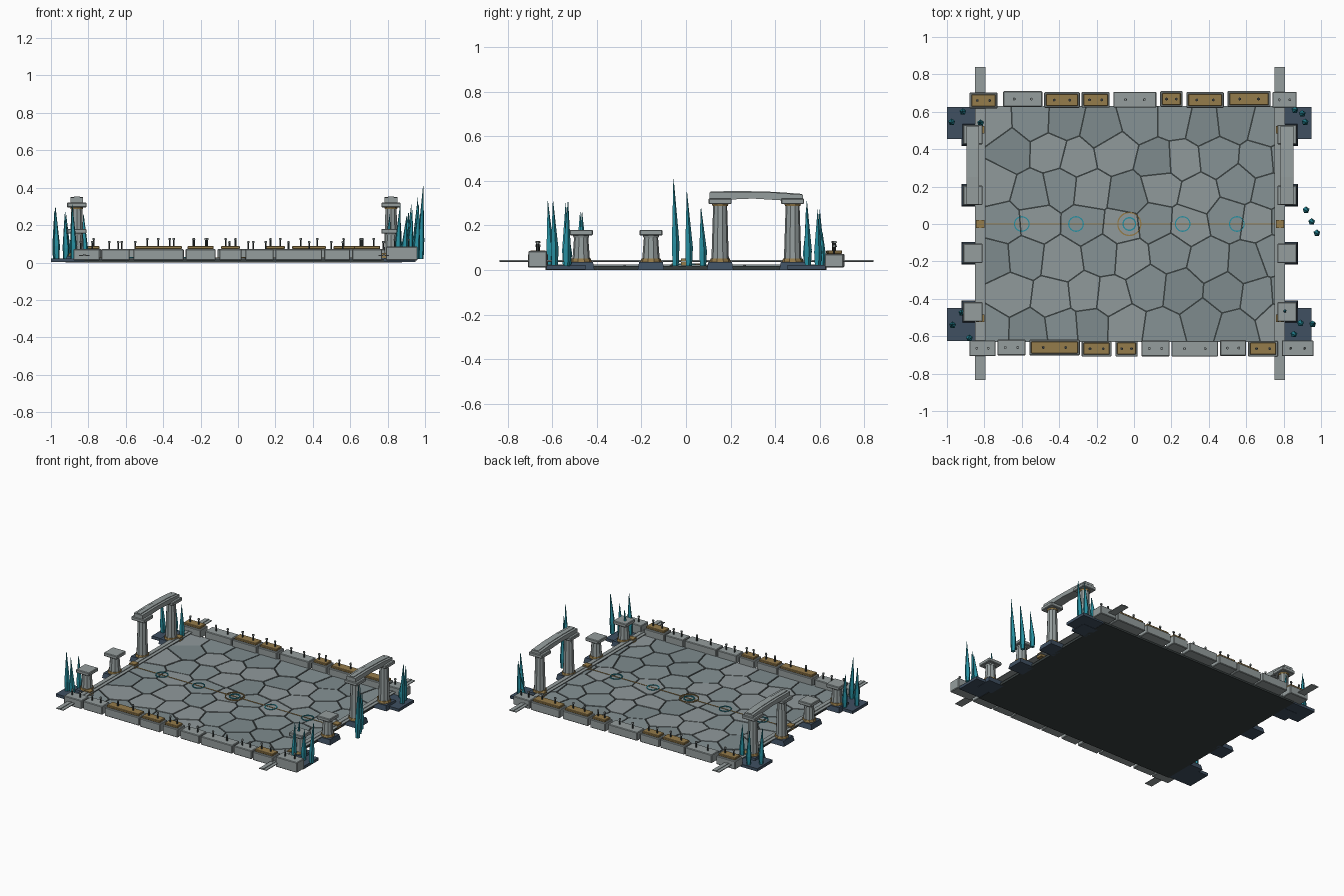
import bpy, bmesh, math, random
from mathutils import Vector, Matrix

if "Cube" in bpy.data.objects:
    bpy.data.objects.remove(bpy.data.objects["Cube"])

random.seed(7)


def mat(name, rgb):
    m = bpy.data.materials.new(name)
    m.diffuse_color = (*rgb, 1)
    m.use_nodes = True
    m.node_tree.nodes["Principled BSDF"].inputs["Base Color"].default_value = m.diffuse_color
    return m


STONE = mat("stone", (0.30, 0.34, 0.34))
SHADES = [mat("slate_a", (0.24, 0.29, 0.30)), mat("slate_b", (0.28, 0.32, 0.33)), mat("slate_c", (0.21, 0.26, 0.27))]
GOLD = mat("brass", (0.30, 0.20, 0.07))
TEAL = mat("teal", (0.02, 0.28, 0.36))
NAVY = mat("navy", (0.05, 0.08, 0.12))
DARK = mat("grout", (0.04, 0.05, 0.05))


def finish(name, bm, material):
    bmesh.ops.recalc_face_normals(bm, faces=bm.faces)
    me = bpy.data.meshes.new(name)
    bm.to_mesh(me)
    bm.free()
    me.materials.append(material)
    ob = bpy.data.objects.new(name, me)
    bpy.context.collection.objects.link(ob)
    return ob


def box(name, x0, x1, y0, y1, z0, z1, material, taper=1.0, bevel=0):
    bm = bmesh.new()
    bmesh.ops.create_cube(bm, size=1)
    for v in bm.verts:
        k = taper if v.co.z > 0 else 1
        v.co = ((x0 + x1) / 2 + v.co.x * (x1 - x0) * k,
                (y0 + y1) / 2 + v.co.y * (y1 - y0) * k,
                z1 if v.co.z > 0 else z0)
    if bevel:
        bmesh.ops.bevel(bm, geom=bm.edges[:], offset=bevel, segments=1, affect='EDGES')
    return finish(name, bm, material)


def cone(name, x, y, z0, z1, r0, r1, sides, material, lean=(0, 0)):
    bm = bmesh.new()
    bmesh.ops.create_cone(bm, cap_ends=True, segments=sides, radius1=r0, radius2=r1, depth=z1 - z0,
                          matrix=Matrix.Translation((x, y, (z0 + z1) / 2)))
    for v in bm.verts:
        if v.co.z > (z0 + z1) / 2:
            v.co += Vector((*lean, 0))
    return finish(name, bm, material)


def prism(name, pts, direction, material):
    bm = bmesh.new()
    f = bm.faces.new([bm.verts.new(p) for p in pts])
    ext = bmesh.ops.extrude_face_region(bm, geom=[f])
    bmesh.ops.translate(bm, vec=direction, verts=[g for g in ext["geom"] if isinstance(g, bmesh.types.BMVert)])
    return finish(name, bm, material)


def ring(name, x, y, z, r, width, h, material):
    # flat inlaid ring with a square cross-section
    bm = bmesh.new()
    n = 28
    prof = [(r, z), (r + width, z), (r + width, z + h), (r, z + h)]
    rows = [[bm.verts.new((x + a * math.cos(i * math.tau / n), y + a * math.sin(i * math.tau / n), b))
             for a, b in prof] for i in range(n)]
    for i in range(n):
        p, q = rows[i], rows[(i + 1) % n]
        for k in range(4):
            bm.faces.new((p[k], q[k], q[(k + 1) % 4], p[(k + 1) % 4]))
    return finish(name, bm, material)


# Floor slab and irregular paving (cells of a jittered hex grid)
FX0, FX1, FY = -0.81, 0.77, 0.63
box("floor_slab", FX0 - 0.01, FX1 + 0.01, -FY, FY, 0, 0.018, DARK)


def clip(poly, mid, n):
    out = []
    for a, b in zip(poly, poly[1:] + poly[:1]):
        da, db = (a - mid).dot(n), (b - mid).dot(n)
        if da <= 0:
            out.append(a)
        if da * db < 0:
            out.append(a.lerp(b, da / (da - db)))
    return out


seeds = [Vector((FX0 + (c + 0.25 + 0.5 * (r % 2)) * 0.19 + random.uniform(-.045, .045),
                 -FY + (r + 0.5) * 0.18 + random.uniform(-.04, .04)))
         for r in range(7) for c in range(9)]
for s in seeds:
    cell = [Vector(p) for p in ((FX0, -FY), (FX1, -FY), (FX1, FY), (FX0, FY))]
    for t in seeds:
        if t is not s and cell:
            n = (t - s).normalized()
            cell = clip(cell, (s + t) / 2 - n * 0.004, n)
    if len(cell) > 2:
        prism("paving_stone", [(p.x, p.y, 0.016) for p in cell],
              (0, 0, random.uniform(0.007, 0.009)), random.choice(SHADES))

# Brass centre line and inlaid rings
box("centre_line", -0.80, 0.76, -0.003, 0.003, 0.02, 0.027, GOLD)
for x in (-0.60, -0.31, 0.26, 0.55):
    ring("inlay_ring", x, 0, 0.02, 0.036, 0.006, 0.009, TEAL)
ring("centre_ring_outer", -0.025, 0, 0.02, 0.058, 0.007, 0.009, GOLD)
ring("centre_ring_inner", -0.025, 0, 0.02, 0.030, 0.007, 0.009, TEAL)

# Front and back walls: (x0, x1, has brass cap)
FRONT = [(-.88, -.74, 0), (-.73, -.58, 0), (-.56, -.29, 1), (-.28, -.12, 1), (-.10, .02, 1),
         (.04, .19, 0), (.20, .45, 0), (.46, .60, 0), (.61, .77, 1), (.79, .96, 0)]
BACK = [(-.88, -.73, 1), (-.70, -.49, 0), (-.48, -.29, 1), (-.28, -.13, 1), (-.11, .12, 0),
        (.14, .26, 1), (.28, .48, 1), (.50, .73, 1), (.74, .87, 0)]
for side, blocks in ((-1, FRONT), (1, BACK)):
    for x0, x1, cap in blocks:
        y = side * 0.664 + random.uniform(-.005, .005)
        top = 0.085 if x1 > 0.9 else 0.072
        box("wall_block", x0, x1, y - 0.042, y + 0.042, 0.012, top, STONE, bevel=0.004)
        if cap:
            box("wall_cap", x0 + .01, x1 - .01, y - .032, y + .032, top, top + 0.016, GOLD, bevel=0.003)
            top += 0.016
        for k in (-0.22, 0.22):
            px = (x0 + x1) / 2 + k * (x1 - x0)
            cone("pin_shaft", px, y, top - .005, top + 0.042, 0.005, 0.005, 6, DARK)
            cone("pin_head", px, y, top + 0.032, top + 0.042, 0.008, 0.007, 6, STONE)

# Side rails with a raised ridge, and brass clamps
for x in (-0.822, 0.78):
    box("side_rail", x - .028, x + .028, -0.835, 0.84, 0.036, 0.041, STONE)
    box("rail_ridge", x - .006, x + .006, -0.835, 0.84, 0.041, 0.045, STONE)
    box("rail_clamp", x - .022, x + .022, -.022, .022, 0.02, 0.052, GOLD)
    for y in (-0.505, 0.505):
        box("rail_clamp", x - .022, x + .022, y - .02, y + .02, 0.02, 0.05, GOLD)


# Columns: two tall ones carrying a lintel and two broken ones on each side
def column(x, y, tall):
    top = 0.32 if tall else 0.18
    box("column_base", x - .06, x + .06, y - .06, y + .06, 0, 0.036, NAVY, taper=0.88)
    cone("column_collar", x, y, 0.036, 0.052, 0.047, 0.043, 10, GOLD)
    cone("column_shaft", x, y, 0.05, top - 0.024, 0.039, 0.031, 10, STONE)
    cone("column_neck", x, y, top - 0.034, top - 0.024, 0.034, 0.037, 10, GOLD if tall else STONE)
    box("column_capital", x - .052, x + .052, y - .052, y + .052, top - 0.025, top, STONE, bevel=0.004)


for x in (-0.862, 0.818):
    for y, tall in ((-0.47, 0), (-0.157, 0), (0.153, 1), (0.478, 1)):
        column(x, y, tall)
    lintel = [(.105, .312), (.30, .320), (.525, .306), (.525, .337), (.41, .346), (.25, .350), (.105, .347)]
    prism("lintel", [(x - .034, y, z) for y, z in lintel], (0.068, 0, 0), STONE)
    ridge = [(.11, .335), (.52, .325), (.52, .341), (.40, .350), (.25, .354), (.11, .352)]
    prism("lintel_ridge", [(x - .016, y, z) for y, z in ridge], (0.032, 0, 0), STONE)

# Dark corner plates
for y0, y1 in ((-.625, -.45), (.455, .625)):
    box("corner_plate", -1.0, -0.82, y0, y1, 0.002, 0.022, NAVY)
    box("corner_plate", 0.78, 0.95, y0, y1, 0.002, 0.022, NAVY)

# Crystal spikes: (x, y, tip height)
CRYSTALS = [(-.97, -.54, .30), (-.92, -.475, .26), (-.88, -.61, .31),
            (.80, -.465, .26), (.855, -.59, .31), (.89, -.53, .25), (.955, -.535, .31),
            (-.975, .545, .28), (-.915, .60, .27), (-.82, .54, .26),
            (.86, .61, .17), (.915, .545, .31), (.90, .59, .27),
            (.92, .075, .28), (.95, .012, .35), (.978, -.048, .41)]
for x, y, h in CRYSTALS:
    lean = (0.012 if x > 0 else -0.006, -0.008 if abs(y) < .1 else random.uniform(-.01, .01))
    mid = 0.018 + (h - 0.018) * 0.25
    cone("crystal_foot", x, y, 0.018, mid, 0.015, 0.019, 5, TEAL)
    cone("crystal_spike", x, y, mid, h, 0.019, 0.0008, 5, TEAL, lean)
